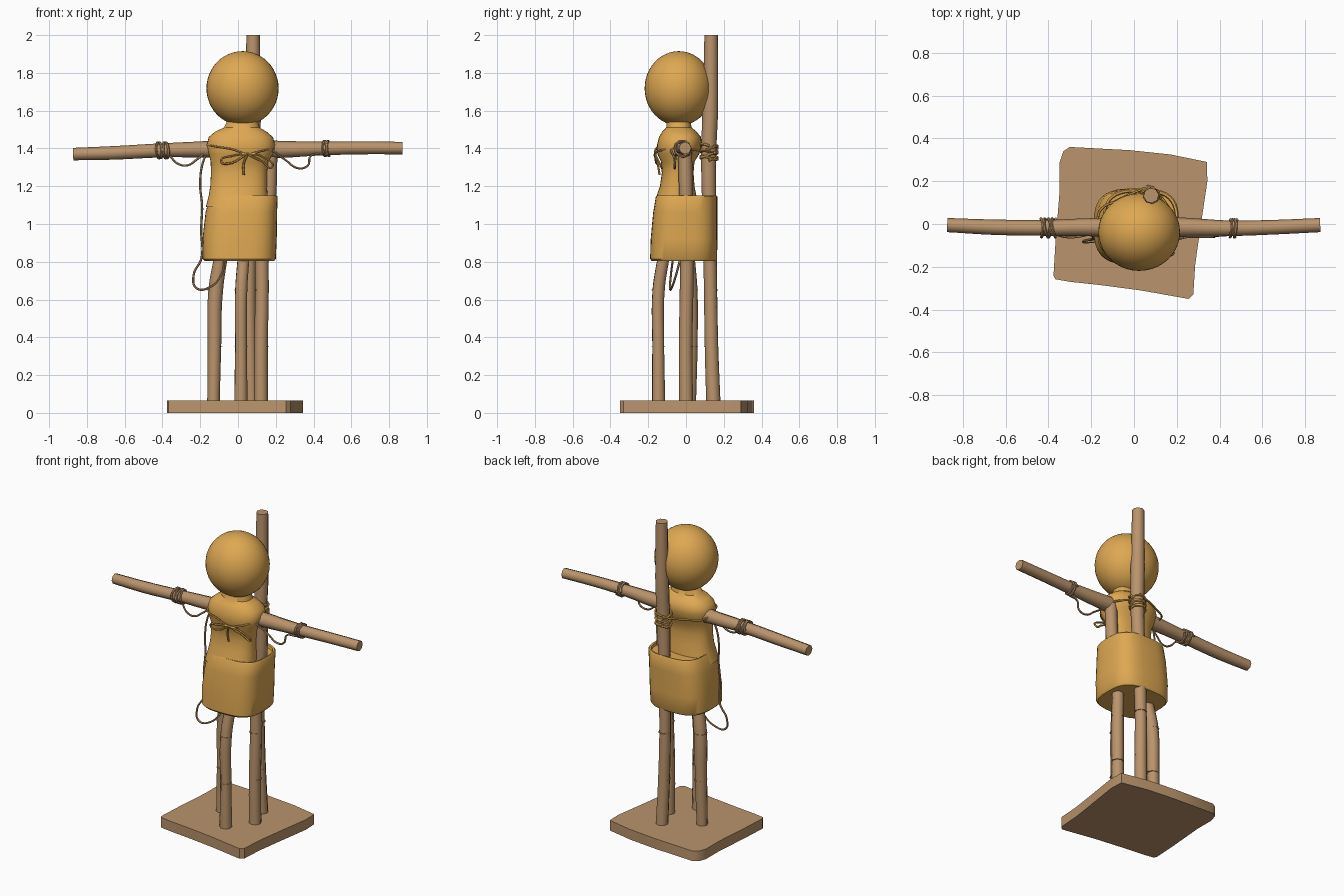
import bpy, bmesh, math
from mathutils import Vector

if "Cube" in bpy.data.objects:
    bpy.data.objects.remove(bpy.data.objects["Cube"])


def material(name, col):
    m = bpy.data.materials.new(name)
    m.diffuse_color = (*col, 1)
    m.use_nodes = True
    m.node_tree.nodes["Principled BSDF"].inputs["Base Color"].default_value = m.diffuse_color
    return m


GOLD = material("straw gold", (0.73, 0.39, 0.085))
WOOD = material("pale wood", (0.49, 0.295, 0.15))


def finish(obj, mat, angle=40):
    obj.data.materials.clear()
    obj.data.materials.append(mat)
    bpy.ops.object.select_all(action='DESELECT')
    obj.select_set(True)
    bpy.context.view_layer.objects.active = obj
    bpy.ops.object.shade_smooth_by_angle(angle=math.radians(angle))
    return obj


def mesh_object(name, bm, mat, angle=40):
    bmesh.ops.recalc_face_normals(bm, faces=bm.faces)
    me = bpy.data.meshes.new(name)
    bm.to_mesh(me)
    bm.free()
    obj = bpy.data.objects.new(name, me)
    bpy.context.collection.objects.link(obj)
    return finish(obj, mat, angle)


def tube(name, pts, radii, mat, res=2, smooth=True, steps=6):
    """Round pole or rope along points; radii is a number or a list."""
    cu = bpy.data.curves.new(name, 'CURVE')
    cu.dimensions = '3D'
    cu.bevel_depth = 1
    cu.bevel_resolution = res
    cu.use_fill_caps = True
    cu.resolution_u = steps
    sp = cu.splines.new('BEZIER' if smooth else 'POLY')
    points = sp.bezier_points if smooth else sp.points
    points.add(len(pts) - 1)
    for i, p in enumerate(pts):
        if smooth:
            points[i].co = p
            points[i].handle_left_type = points[i].handle_right_type = 'AUTO'
        else:
            points[i].co = (*p, 1)
        points[i].radius = radii[i] if isinstance(radii, list) else radii
    obj = bpy.data.objects.new(name, cu)
    bpy.context.collection.objects.link(obj)
    bpy.ops.object.select_all(action='DESELECT')
    obj.select_set(True)
    bpy.context.view_layer.objects.active = obj
    bpy.ops.object.convert(target='MESH')
    return finish(bpy.context.object, mat, 50)


def loft(name, rows, power, mat, n=40):
    """Stack of rounded sections: z, xmin, xmax, ymin, ymax."""
    bm = bmesh.new()
    rings = []
    for z, x0, x1, y0, y1 in rows:
        ring = []
        for i in range(n):
            a = math.tau * i / n
            c, s = math.cos(a), math.sin(a)
            c = math.copysign(abs(c) ** (2 / power), c)
            s = math.copysign(abs(s) ** (2 / power), s)
            ring.append(bm.verts.new(((x0 + x1) / 2 + c * (x1 - x0) / 2,
                                      (y0 + y1) / 2 + s * (y1 - y0) / 2, z)))
        rings.append(ring)
    for a, b in zip(rings, rings[1:]):
        for i in range(n):
            j = (i + 1) % n
            bm.faces.new((a[i], a[j], b[j], b[i]))
    bm.faces.new(rings[0])
    bm.faces.new(rings[-1])
    return mesh_object(name, bm, mat)


def coil(name, centre, axis, radius, length, turns, mat, wobble=0.006):
    """Rope wound around a pole along x or z."""
    pts = []
    n = int(turns * 10)
    for i in range(n + 1):
        t, a = i / n, math.tau * turns * i / n
        u, v = radius * math.cos(a), radius * math.sin(a)
        w = (t - 0.5) * length + wobble * math.sin(a * 1.5)
        off = Vector((w, u, v)) if axis == 'x' else Vector((u, v, w))
        pts.append(Vector(centre) + off)
    return tube(name, pts, 0.007, mat, 1, False)


# base slab: warped square outline
outline = [(-.30, .36), (-.02, .345), (.17, .325), (.34, .29), (.343, .20), (.31, -.02),
           (.286, -.19), (.277, -.33), (.255, -.35), (.03, -.31), (-.16, -.285), (-.30, -.27),
           (-.368, -.258), (-.376, -.24), (-.366, -.07), (-.347, .16), (-.347, .29), (-.33, .34)]
bm = bmesh.new()
face = bm.faces.new([bm.verts.new((x, y, 0)) for x, y in outline])
top = bmesh.ops.extrude_face_region(bm, geom=[face])['geom']
bmesh.ops.translate(bm, vec=(0, 0, .065), verts=[v for v in top if isinstance(v, bmesh.types.BMVert)])
mesh_object("base_slab", bm, WOOD)

# legs and back pole
tube("front_leg", [(.015, -.145, .05), (.016, -.147, .35), (.017, -.145, .65), (.03, -.118, .83)],
     [.037, .033, .034, .033], WOOD)
tube("left_leg", [(-.13, .02, .05), (-.125, .025, .35), (-.118, .022, .65), (-.09, .01, .83)],
     [.033, .036, .039, .036], WOOD)
tube("right_leg", [(.122, 0, .05), (.122, -.002, .35), (.127, .003, .65), (.128, .005, .83),
                   (.165, 0, 1.15), (.172, -.005, 1.38)],
     [.037, .036, .036, .036, .037, .037], WOOD)
tube("back_pole", [(.07, .145, .05), (.062, .135, .35), (.058, .13, .65), (.065, .125, 1.0), (.075, .12, 1.35),
                   (.08, .128, 1.6), (.08, .132, 1.85), (.08, .133, 2.0)],
     [.038, .036, .035, .037, .04, .042, .038, .036], WOOD)

# bands at the leg joints
for leg, x, y, r in [("front", .0165, -.146, .036), ("left", -.121, .023, .04), ("right", .125, .001, .038),
                     ("back", .06, .132, .0375)]:
    for z in (.35, .65):
        tube(f"{leg}_leg_joint", [(x, y, z - .002), (x, y, z + .002)], r, WOOD, 2, False)

# arms
tube("left_arm", [(-.872, -.005, 1.37), (-.65, -.015, 1.377), (-.40, -.018, 1.39), (-.2, -.015, 1.395), (0, -.02, 1.40)],
     [.033, .036, .037, .042, .055], WOOD)
tube("right_arm", [(0, -.02, 1.40), (.2, -.015, 1.395), (.45, -.02, 1.40), (.65, -.015, 1.403), (.87, -.005, 1.402)],
     [.055, .046, .036, .034, .033], WOOD)

# torso, skirt and head
loft("torso", [(1.09, -.17, .16, -.168, .06), (1.15, -.155, .157, -.155, .055), (1.2, -.147, .153, -.138, .045),
               (1.27, -.143, .153, -.128, .04), (1.33, -.145, .16, -.132, .045),
               (1.37, -.155, .185, -.152, .07), (1.42, -.165, .197, -.153, .083),
               (1.46, -.155, .185, -.143, .08), (1.49, -.12, .15, -.125, .055),
               (1.51, -.075, .115, -.105, .03), (1.56, -.05, .10, -.10, .02)], 2.4, GOLD)
loft("skirt", [(.803, -.175, .19, -.18, .158), (.815, -.187, .2, -.19, .165), (.92, -.188, .205, -.187, .166),
               (1.06, -.172, .207, -.174, .166), (1.145, -.15, .21, -.16, .166),
               (1.152, -.145, .205, -.155, .161), (1.15, -.137, .195, -.147, .151),
               (1.132, -.134, .192, -.144, .148)], 3.0, GOLD)
bm = bmesh.new()
bmesh.ops.create_uvsphere(bm, u_segments=40, v_segments=24, radius=1)
bmesh.ops.scale(bm, vec=(.191, .181, .197), verts=bm.verts)
bmesh.ops.translate(bm, vec=(.024, -.038, 1.718), verts=bm.verts)
mesh_object("head", bm, GOLD)

# rope windings on the arms and the pole
coil("left_arm_rope", (-.40, -.018, 1.39), 'x', .043, .07, 4, WOOD)
coil("right_arm_rope", (.465, -.02, 1.40), 'x', .041, .03, 3, WOOD)
coil("pole_rope", (.075, .122, 1.375), 'z', .047, .08, 5, GOLD, .012)

# loose rope loops and the chest bow
ropes = {
    "left_arm_loop": [(-.36, -.05, 1.36), (-.32, -.06, 1.32), (-.27, -.06, 1.31), (-.22, -.05, 1.34), (-.17, -.04, 1.38)],
    "right_arm_loop": [(.45, -.05, 1.37), (.385, -.055, 1.36), (.37, -.06, 1.31), (.32, -.06, 1.295), (.25, -.06, 1.34), (.18, -.08, 1.39)],
    "chest_rope": [(-.165, -.04, 1.42), (-.12, -.135, 1.41), (-.03, -.16, 1.395), (.05, -.162, 1.37), (.12, -.15, 1.385), (.19, -.06, 1.40)],
    "bow_left_loop": [(.05, -.165, 1.37), (-.03, -.165, 1.36), (-.09, -.15, 1.33), (-.05, -.155, 1.32), (.05, -.165, 1.37)],
    "bow_right_loop": [(.05, -.165, 1.37), (.12, -.16, 1.36), (.18, -.13, 1.30), (.13, -.145, 1.33), (.05, -.165, 1.37)],
    "bow_tail": [(.05, -.165, 1.37), (.03, -.15, 1.32), (.03, -.14, 1.26)],
    "back_rope": [(-.165, -.03, 1.41), (-.16, .06, 1.40), (-.08, .11, 1.40), (.05, .168, 1.40)],
    "back_right_rope": [(.19, -.03, 1.40), (.17, .06, 1.39), (.11, .15, 1.38)],
    "hanging_rope": [(-.16, -.03, 1.39), (-.19, -.04, 1.31), (-.20, -.05, 1.2), (-.19, -.06, 1.1), (-.195, -.07, .97),
                     (-.193, -.07, .82), (-.235, -.08, .73), (-.22, -.085, .66), (-.15, -.075, .665), (-.085, -.05, .74), (-.07, -.03, .82)],
}
for name, pts in ropes.items():
    tube(name, pts, .006, GOLD if "chest" in name or "bow" in name or "back" in name else WOOD, 1)
